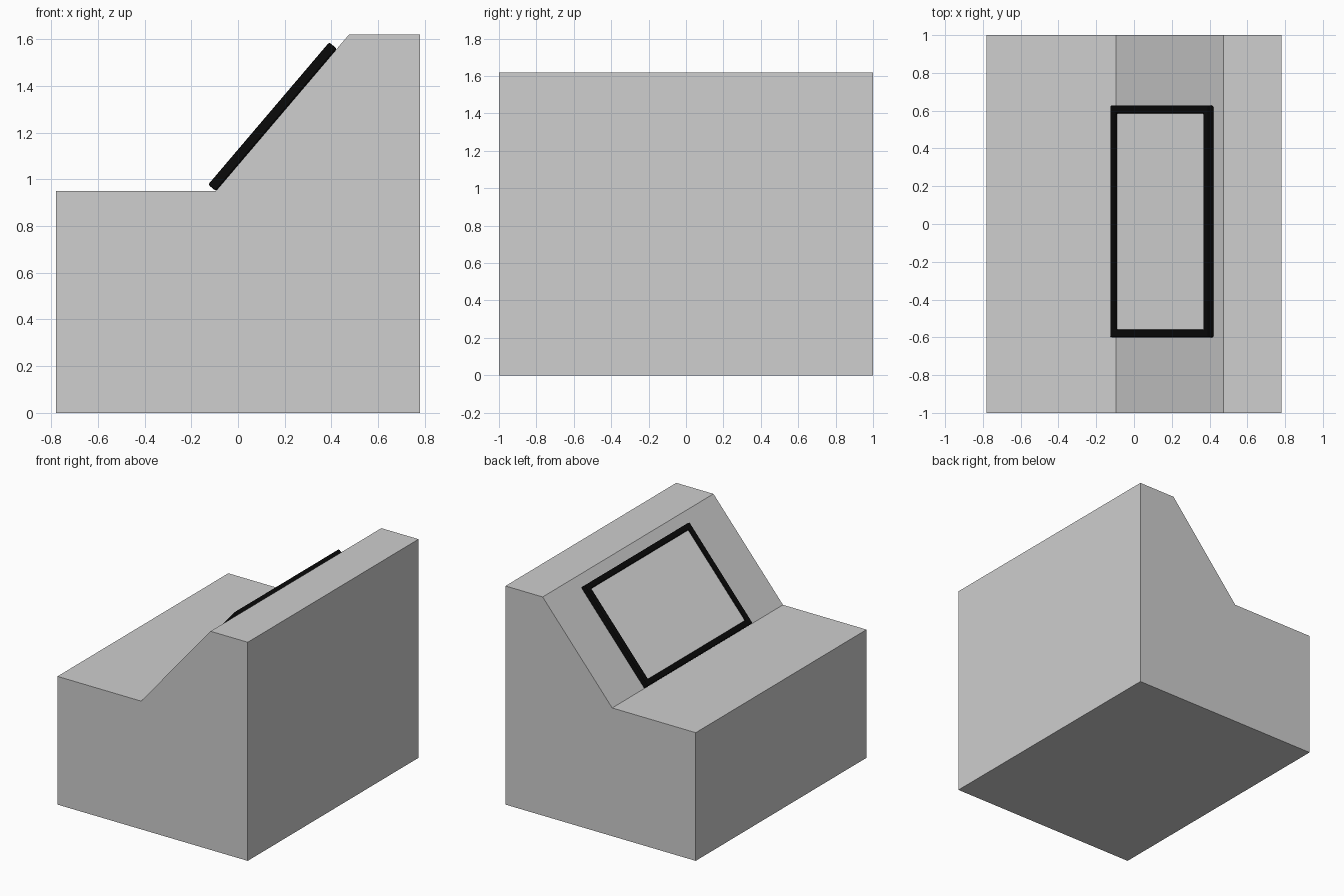
import bpy
import bmesh
from math import atan2, hypot
from mathutils import Matrix, Vector

cube = bpy.data.objects.get("Cube")
if cube:
    bpy.data.objects.remove(cube, do_unlink=True)


def make_material(name, value):
    mat = bpy.data.materials.new(name)
    mat.use_nodes = True
    color = (value, value, value, 1)
    mat.diffuse_color = color
    mat.node_tree.nodes["Principled BSDF"].inputs["Base Color"].default_value = color
    return mat


def add_object(name, bm, mat):
    bmesh.ops.recalc_face_normals(bm, faces=bm.faces)
    mesh = bpy.data.meshes.new(name)
    bm.to_mesh(mesh)
    bm.free()
    mesh.materials.append(mat)
    obj = bpy.data.objects.new(name, mesh)
    bpy.context.collection.objects.link(obj)
    return obj


def extrude(bm, face, offset):
    geom = bmesh.ops.extrude_face_region(bm, geom=[face])["geom"]
    verts = [g for g in geom if isinstance(g, bmesh.types.BMVert)]
    bmesh.ops.translate(bm, verts=verts, vec=offset)


body_grey = make_material("body grey", 0.62)
panel_grey = make_material("panel light grey", 0.76)
frame_black = make_material("frame black", 0.003)

# Console body: side profile extruded along its width
foot, crest = Vector((-0.095, 0, 0.95)), Vector((0.475, 0, 1.62))
profile = [(-0.78, 0), (0.78, 0), (0.78, crest.z), (crest.x, crest.z),
           (foot.x, foot.z), (-0.78, foot.z)]
bm = bmesh.new()
base = bm.faces.new([bm.verts.new((x, -1, z)) for x, z in profile])
extrude(bm, base, (0, 2, 0))
add_object("console_body", bm, body_grey)

# Local space of the slope: x runs uphill, y across, z outward
slope = crest - foot
angle = atan2(slope.z, slope.x)
slope_matrix = Matrix.Translation(foot + Vector((0, 0.013, 0))) @ Matrix.Rotation(-angle, 4, "Y")
length, half_width, bar, depth = 0.80, 0.614, 0.042, 0.043

# Raised screen frame: inset ring with thickness and softened edges
bm = bmesh.new()
corners = [(0, -half_width), (length, -half_width), (length, half_width), (0, half_width)]
outer = [bm.verts.new((x, y, 0)) for x, y in corners]
inner = [bm.verts.new((min(max(x, bar), length - bar),
                       y - bar if y > 0 else y + bar, 0)) for x, y in corners]
ring = [bm.faces.new((outer[i], outer[(i + 1) % 4], inner[(i + 1) % 4], inner[i]))
        for i in range(4)]
geom = bmesh.ops.extrude_face_region(bm, geom=ring)["geom"]
bmesh.ops.translate(bm, vec=(0, 0, depth),
                    verts=[g for g in geom if isinstance(g, bmesh.types.BMVert)])
frame = add_object("screen_frame", bm, frame_black)
frame.matrix_world = slope_matrix
bevel = frame.modifiers.new("soft edges", "BEVEL")
bevel.width = 0.008
bevel.segments = 2

# Screen panel, slightly recessed inside the frame
bm = bmesh.new()
margin = bar - 0.01
face = bm.faces.new([bm.verts.new((min(max(x, margin), length - margin),
                                   y - margin if y > 0 else y + margin, 0))
                     for x, y in corners])
extrude(bm, face, (0, 0, 0.03))
panel = add_object("screen_panel", bm, panel_grey)
panel.matrix_world = slope_matrix
